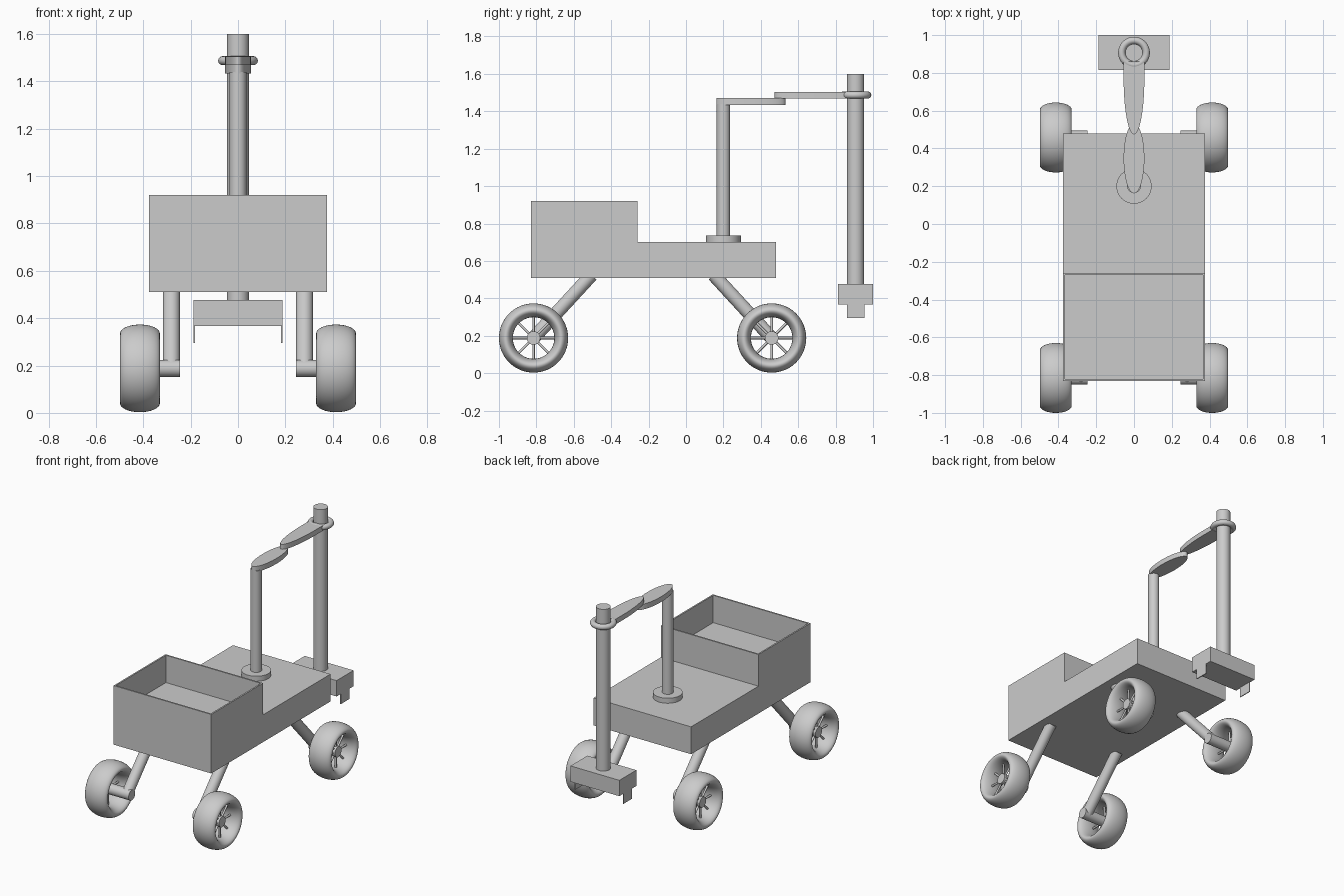
import bpy, bmesh, math
from mathutils import Vector

if "Cube" in bpy.data.objects:
    bpy.data.objects.remove(bpy.data.objects["Cube"], do_unlink=True)

grey = bpy.data.materials.new("plain grey")
grey.use_nodes = True
grey.diffuse_color = (0.6, 0.6, 0.6, 1)
grey.node_tree.nodes["Principled BSDF"].inputs["Base Color"].default_value = (0.6, 0.6, 0.6, 1)


def finish(obj, name, smooth=False):
    obj.name = name
    obj.data.materials.append(grey)
    if smooth:
        bpy.ops.object.shade_smooth_by_angle(angle=math.radians(40))
    return obj


def rod(name, a, b, radius, sides=40):
    """Cylinder running from point a to point b."""
    a, b = Vector(a), Vector(b)
    bpy.ops.mesh.primitive_cylinder_add(
        vertices=sides, radius=radius, depth=(b - a).length, location=(a + b) / 2,
        rotation=(b - a).to_track_quat('Z', 'Y').to_euler())
    return finish(bpy.context.object, name, True)


def box(name, low, high):
    low, high = Vector(low), Vector(high)
    bpy.ops.mesh.primitive_cube_add(size=1, location=(low + high) / 2)
    obj = bpy.context.object
    obj.scale = high - low
    return finish(obj, name)


def extrude(name, points, offset, edit=None, smooth=False):
    """Solid made by sweeping a flat outline along an offset."""
    bm = bmesh.new()
    face = bm.faces.new([bm.verts.new(p) for p in points])
    swept = bmesh.ops.extrude_face_region(bm, geom=[face])
    bmesh.ops.translate(bm, vec=offset,
                        verts=[v for v in swept["geom"] if isinstance(v, bmesh.types.BMVert)])
    bmesh.ops.recalc_face_normals(bm, faces=bm.faces[:])
    if edit:
        edit(bm)
    mesh = bpy.data.meshes.new(name)
    bm.to_mesh(mesh)
    bm.free()
    obj = bpy.data.objects.new(name, mesh)
    bpy.context.collection.objects.link(obj)
    bpy.ops.object.select_all(action='DESELECT')
    obj.select_set(True)
    bpy.context.view_layer.objects.active = obj
    return finish(obj, name, smooth)


def hollow_bin(bm):
    """Inset the highest face and sink it to leave an open bin."""
    top = max(bm.faces, key=lambda f: f.calc_center_median().z)
    bmesh.ops.inset_region(bm, faces=[top], thickness=0.015)
    sunk = bmesh.ops.extrude_discrete_faces(bm, faces=[top])["faces"][0]
    bmesh.ops.translate(bm, vec=(0, 0, -0.19), verts=sunk.verts[:])


# Stepped body with the open cargo bin
profile = [(-0.83, 0.51), (0.48, 0.51), (0.48, 0.70), (-0.26, 0.70), (-0.26, 0.92), (-0.83, 0.92)]
extrude("body", [(-0.375, y, z) for y, z in profile], (0.75, 0, 0), hollow_bin)

# Wheels, axles and slanted legs
AXLE_Z, TYRE_X = 0.188, 0.414
for side, sx in (("left", 1), ("right", -1)):
    for end, y, top_y in (("front", -0.815, -0.505), ("rear", 0.458, 0.148)):
        tag = f"{end}_{side}"
        bpy.ops.mesh.primitive_torus_add(
            major_segments=64, minor_segments=32, major_radius=0.148, minor_radius=0.037,
            location=(sx * TYRE_X, y, AXLE_Z), rotation=(0, math.pi / 2, 0))
        tyre = bpy.context.object
        tyre.scale.z = 0.084 / 0.037
        finish(tyre, f"{tag}_tyre", True)
        rod(f"{tag}_axle", (sx * 0.245, y, AXLE_Z), (sx * 0.45, y, AXLE_Z), 0.036)
        rod(f"{tag}_leg", (sx * 0.281, y, AXLE_Z), (sx * 0.281, top_y, 0.525), 0.036)
        for i in range(8):
            a = i * math.pi / 4
            hub = Vector((sx * 0.43, y, AXLE_Z))
            out = Vector((0, math.cos(a), math.sin(a)))
            rod(f"{tag}_spoke_{i + 1}", hub + out * 0.02, hub + out * 0.125, 0.007, 12)

# Arm base and upright
ARM_Y = 0.2
rod("arm_base", (0, ARM_Y, 0.695), (0, ARM_Y, 0.735), 0.093, 48)
rod("arm_upright", (0, ARM_Y, 0.73), (0, ARM_Y, 1.44), 0.036)

# Elliptical arm links
ring = [i * math.tau / 48 for i in range(48)]
extrude("lower_link", [(0.055 * math.cos(a), 0.347 + 0.185 * math.sin(a), 1.433) for a in ring],
        (0, 0, 0.037), smooth=True)
half = [math.pi + i * math.pi / 24 for i in range(25)]
tip = [(0.055 * math.cos(a), 0.77 + 0.296 * math.sin(a), 1.468) for a in half]
extrude("upper_link", tip + [(0.055, 0.86, 1.468), (-0.055, 0.86, 1.468)], (0, 0, 0.036), smooth=True)

# Sliding mast, its collar and the gripper
MAST_Y = 0.907
rod("mast", (0, MAST_Y, 0.47), (0, MAST_Y, 1.6), 0.046)
bpy.ops.mesh.primitive_torus_add(major_segments=48, minor_segments=20, major_radius=0.065,
                                 minor_radius=0.019, location=(0, MAST_Y, 1.487))
finish(bpy.context.object, "mast_collar", True)
box("gripper_block", (-0.188, 0.814, 0.367), (0.188, 1.0, 0.477))
for side, sx in (("left", 1), ("right", -1)):
    inner, outer = sorted((sx * 0.182, sx * 0.188))
    box(f"{side}_gripper_finger", (inner, 0.86, 0.296), (outer, 0.954, 0.37))
